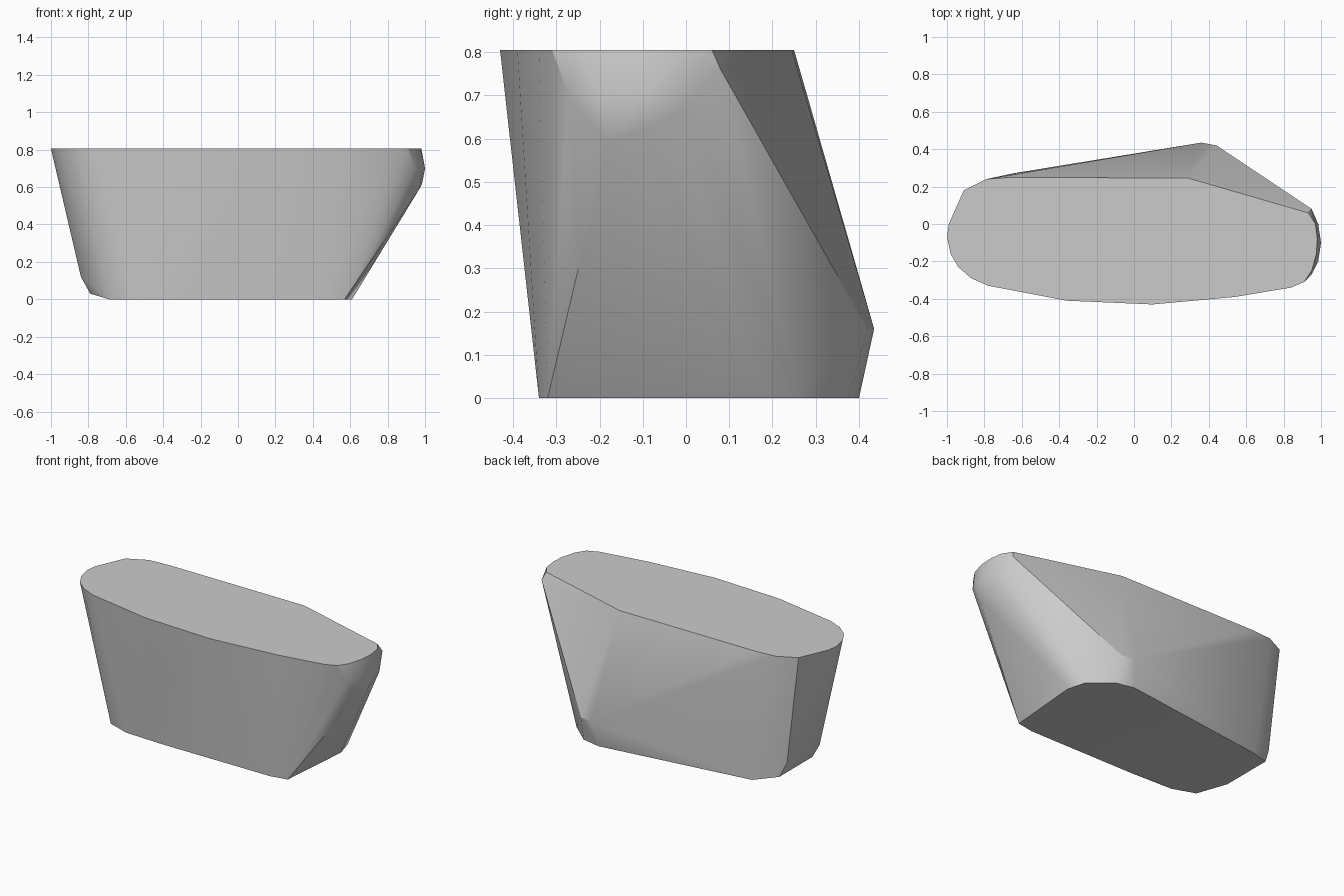
import bpy
import bmesh
import math

default_cube = bpy.data.objects.get("Cube")
if default_cube:
    bpy.data.objects.remove(default_cube, do_unlink=True)

HEIGHT = 0.805


def flat_ring(outline, level):
    """Lift a plan outline to a constant height."""
    return [(x, y, level) for x, y in outline]


def make_material(name, colour):
    material = bpy.data.materials.new(name)
    material.use_nodes = True
    material.diffuse_color = colour
    shader = next(n for n in material.node_tree.nodes if n.type == 'BSDF_PRINCIPLED')
    shader.inputs["Base Color"].default_value = colour
    return material


def make_hull(name, points, material):
    """Wrap a taut convex skin around the guide points."""
    bm = bmesh.new()
    for point in points:
        bm.verts.new(point)
    bmesh.ops.convex_hull(bm, input=list(bm.verts), use_existing_faces=False)
    loose = [vert for vert in bm.verts if not vert.link_faces]
    bmesh.ops.delete(bm, geom=loose, context='VERTS')
    # merge coplanar triangles so that the flat faces stay clean
    bmesh.ops.dissolve_limit(bm, angle_limit=math.radians(0.5),
                             verts=list(bm.verts), edges=list(bm.edges))
    bmesh.ops.recalc_face_normals(bm, faces=list(bm.faces))
    mesh = bpy.data.meshes.new(name)
    bm.to_mesh(mesh)
    bm.free()
    mesh.materials.append(material)
    body = bpy.data.objects.new(name, mesh)
    bpy.context.collection.objects.link(body)
    return body


# Flat top: long rounded outline, straighter along the back
top_outline = [
    (-1, -.07), (-.98, -.16), (-.94, -.23), (-.87, -.29), (-.78, -.33),
    (-.36, -.41), (.1, -.43), (.54, -.39), (.84, -.34), (.91, -.31),
    (.95, -.25), (.975, -.16), (.98, -.08), (.97, 0), (.93, .06),
    (.29, .245), (-.65, .25), (-.79, .24), (-.91, .18), (-.99, 0),
]

# Flat base: shorter outline, pushed towards the back
base_outline = [
    (-.69, -.28), (-.55, -.33), (-.28, -.34), (.46, -.34), (.57, -.32),
    (.61, .15), (.58, .26), (.45, .375), (.33, .4), (-.65, .27),
]

# Rounded nose under the top edge
nose = [
    (1, -.1, .7), (.985, 0, .67), (.95, .08, .76), (.985, -.2, .69),
    (.95, -.27, .7), (.97, -.18, .59), (.985, -.1, .62),
]

# Low bulge at the back, and the chamfer at the opposite foot
back_bulge = flat_ring([(.36, .435), (.44, .42)], .16)
foot_chamfer = flat_ring([(-.84, -.13), (-.83, .18)], .12)
foot_chamfer += flat_ring([(-.79, -.13), (-.79, .2)], .03)

grey = make_material("light grey", (.6, .6, .6, 1))
guide_points = flat_ring(top_outline, HEIGHT) + flat_ring(base_outline, 0)
guide_points += nose + back_bulge + foot_chamfer
body = make_hull("hull_body", guide_points, grey)

# Soft shading across the sides, crisp rims
bpy.ops.object.select_all(action='DESELECT')
body.select_set(True)
bpy.context.view_layer.objects.active = body
bpy.ops.object.shade_smooth_by_angle(angle=math.radians(30))
